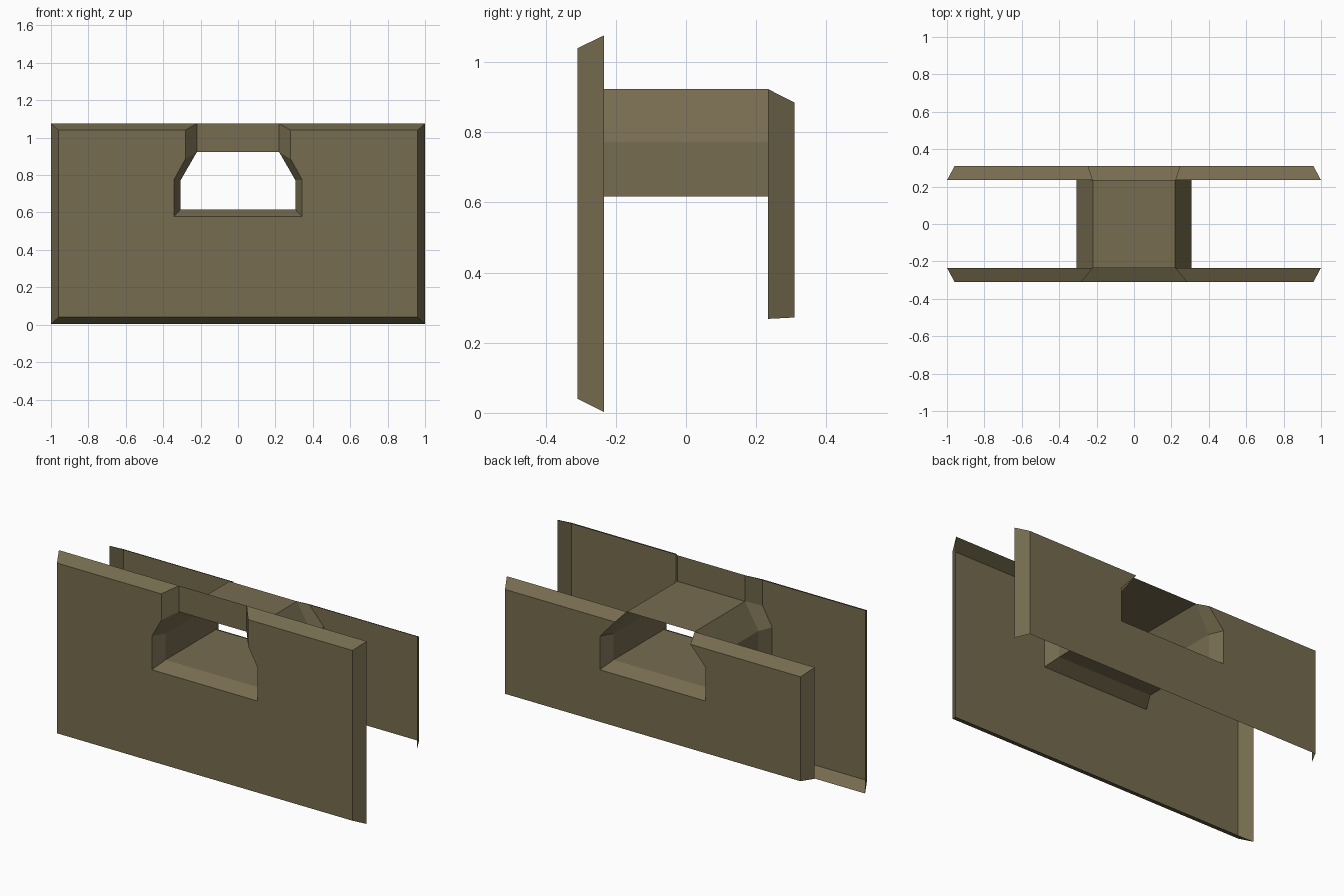
import bpy
import bmesh

if "Cube" in bpy.data.objects:
    bpy.data.objects.remove(bpy.data.objects["Cube"])

olive = bpy.data.materials.new("olive_drab")
olive.diffuse_color = (0.180, 0.150, 0.078, 1.0)
olive.use_nodes = True
olive.node_tree.nodes["Principled BSDF"].inputs["Base Color"].default_value = olive.diffuse_color

Y_IN, Y_OUT = 0.234, 0.309


def mirrored(half):
    """Complete an (x, z) outline by mirroring its right half."""
    return half + [(-x, z) for x, z in reversed(half)]


def make_object(name, bm):
    mesh = bpy.data.meshes.new(name)
    bm.to_mesh(mesh)
    bm.free()
    mesh.materials.append(olive)
    obj = bpy.data.objects.new(name, mesh)
    bpy.context.collection.objects.link(obj)
    return obj


def add_loop(bm, outline, y):
    return [bm.verts.new((x, y, z)) for x, z in outline]


def bridge(bm, a, b, skip_last=False):
    n = len(a)
    for i in range(n - 1 if skip_last else n):
        j = (i + 1) % n
        bm.faces.new((a[i], b[i], b[j], a[j]))


def panel(name, outer, inner, side, open_bottom=False):
    """Flat notched plate with sloped rims, open on its inner side."""
    bm = bmesh.new()
    a = add_loop(bm, mirrored(outer), side * Y_OUT)
    b = add_loop(bm, mirrored(inner), side * Y_IN)
    bm.faces.new(a)
    bridge(bm, a, b, open_bottom)
    if side > 0:
        bmesh.ops.reverse_faces(bm, faces=bm.faces[:])
    return make_object(name, bm)


# Tall front panel with a stepped notch
panel("front_panel",
      [(0.96, 0.04), (0.96, 1.04), (0.282, 1.04), (0.282, 0.885), (0.343, 0.775), (0.343, 0.578)],
      [(1.0, 0.003), (1.0, 1.076), (0.22, 1.076), (0.22, 0.923), (0.307, 0.772), (0.307, 0.617)],
      -1)

# Shorter rear panel, open along its lower edge
panel("rear_panel",
      [(0.96, 0.272), (0.96, 0.885), (0.245, 0.885), (0.343, 0.775), (0.343, 0.578)],
      [(1.0, 0.268), (1.0, 0.923), (0.22, 0.923), (0.307, 0.772), (0.307, 0.617)],
      1, True)

# Wall above the passage opening, closing the front notch
bm = bmesh.new()
bm.faces.new(add_loop(bm, [(-0.22, 0.923), (0.22, 0.923), (0.22, 1.076), (-0.22, 1.076)], -Y_IN))
make_object("notch_wall", bm)

# Passage joining the two openings
profile = mirrored([(0.22, 0.923), (0.307, 0.772), (0.307, 0.617)])
bm = bmesh.new()
bridge(bm, add_loop(bm, profile, -Y_IN), add_loop(bm, profile, Y_IN))
make_object("passage", bm)
